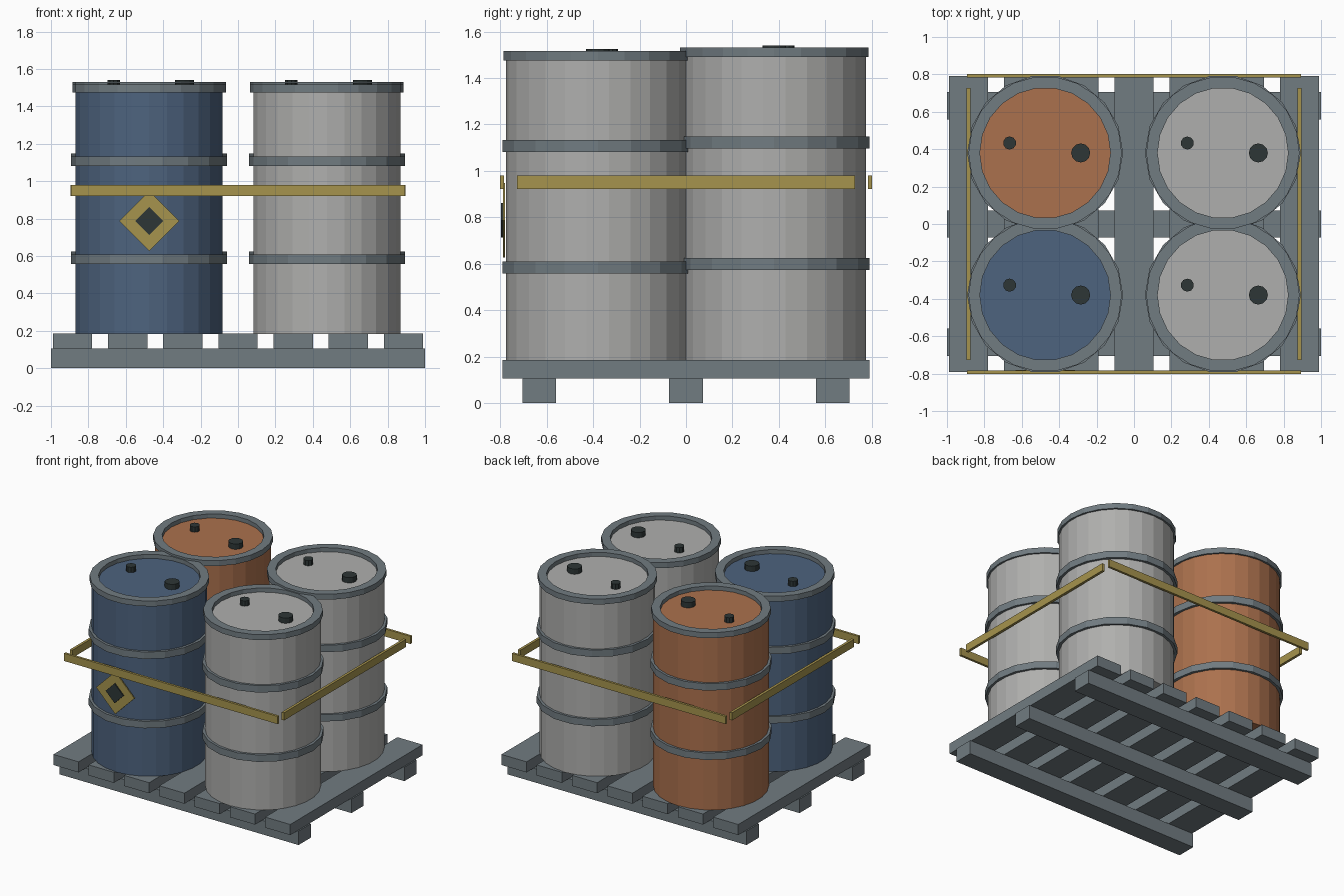
import bpy
import bmesh
from math import cos, sin, pi
from mathutils import Matrix

old = bpy.data.objects.get("Cube")
if old:
    bpy.data.objects.remove(old, do_unlink=True)


def material(name, rgb):
    mat = bpy.data.materials.new(name)
    mat.use_nodes = True
    color = (*rgb, 1)
    mat.diffuse_color = color
    node = mat.node_tree.nodes["Principled BSDF"]
    node.inputs["Base Color"].default_value = color
    node.inputs["Roughness"].default_value = 0.8
    return mat


STEEL = material("slate grey", (0.165, 0.2, 0.22))
PALE = material("pale grey", (0.43, 0.43, 0.42))
BLUE = material("drum blue", (0.075, 0.125, 0.21))
RUST = material("rust orange", (0.41, 0.165, 0.075))
YELLOW = material("strap yellow", (0.38, 0.295, 0.075))
DARK = material("charcoal", (0.027, 0.037, 0.037))


def add_object(name, bm, mat):
    bmesh.ops.recalc_face_normals(bm, faces=bm.faces)
    mesh = bpy.data.meshes.new(name)
    bm.to_mesh(mesh)
    bm.free()
    mesh.materials.append(mat)
    obj = bpy.data.objects.new(name, mesh)
    bpy.context.collection.objects.link(obj)
    return obj


def box(name, center, size, mat, turn=0):
    """Box, optionally turned about its y axis."""
    bm = bmesh.new()
    m = (Matrix.Translation(center) @ Matrix.Rotation(turn, 4, "Y")
         @ Matrix.Diagonal((*size, 1)))
    bmesh.ops.create_cube(bm, size=1, matrix=m)
    return add_object(name, bm, mat)


def cylinder(name, x, y, z0, z1, radius, sides, mat):
    bm = bmesh.new()
    bmesh.ops.create_cone(bm, cap_ends=True, segments=sides, radius1=radius,
                          radius2=radius, depth=z1 - z0,
                          matrix=Matrix.Translation((x, y, (z0 + z1) / 2)))
    return add_object(name, bm, mat)


def ring(name, x, y, z0, z1, inner, outer, sides, mat):
    """Flat band with a rectangular section."""
    bm = bmesh.new()
    section = [(inner, z0), (outer, z0), (outer, z1), (inner, z1)]
    loops = []
    for i in range(sides):
        a = 2 * pi * i / sides
        loops.append([bm.verts.new((x + r * cos(a), y + r * sin(a), z))
                      for r, z in section])
    for i in range(sides):
        a, b = loops[i], loops[(i + 1) % sides]
        for j in range(4):
            k = (j + 1) % 4
            bm.faces.new((a[j], b[j], b[k], a[k]))
    return add_object(name, bm, mat)


# Pallet: three runners under seven slats
for i in (-1, 0, 1):
    box(f"pallet_runner_{i + 2}", (0, i * 0.632, 0.0525), (2, 0.146, 0.105), STEEL)
for i in range(-3, 4):
    box(f"pallet_slat_{i + 4}", (i * 0.295, 0, 0.145), (0.21, 1.58, 0.08), STEEL)


# Drum: body with recessed lid, rim, two hoops and two bungs
def drum(name, x, y, dz, mat):
    cylinder(name + "_body", x, y, 0.183, 1.485 + dz, 0.396, 26, mat)
    ring(name + "_rim", x, y, 1.475 + dz, 1.516 + dz, 0.349, 0.41, 22, STEEL)
    for label, z in (("lower", 0.583), ("upper", 1.107)):
        ring(f"{name}_{label}_hoop", x, y, z - 0.026 + dz, z + 0.026 + dz,
             0.37, 0.417, 18, STEEL)
    cylinder(name + "_large_bung", x + 0.19, y, 1.48 + dz, 1.525 + dz, 0.051, 12, DARK)
    cylinder(name + "_small_bung", x - 0.19, y + 0.053, 1.48 + dz, 1.525 + dz,
             0.035, 10, DARK)


for name, sx, sy, mat in (("front_right_drum", -1, -1, BLUE),
                          ("front_left_drum", 1, -1, PALE),
                          ("back_right_drum", -1, 1, RUST),
                          ("back_left_drum", 1, 1, PALE)):
    drum(name, sx * 0.475, sy * 0.38, 0.015 if sy > 0 else 0, mat)

# Straps around the load
for s, end, side in ((-1, "front", "right"), (1, "back", "left")):
    box(end + "_strap", (0, s * 0.793, 0.951), (1.786, 0.018, 0.058), YELLOW)
    box(side + "_strap", (s * 0.885, 0, 0.951), (0.02, 1.456, 0.058), YELLOW)

# Warning diamond on the blue drum
box("warning_plate", (-0.475, -0.784, 0.787), (0.226, 0.009, 0.226), YELLOW, pi / 4)
box("warning_mark", (-0.475, -0.792, 0.787), (0.105, 0.009, 0.105), DARK, pi / 4)
